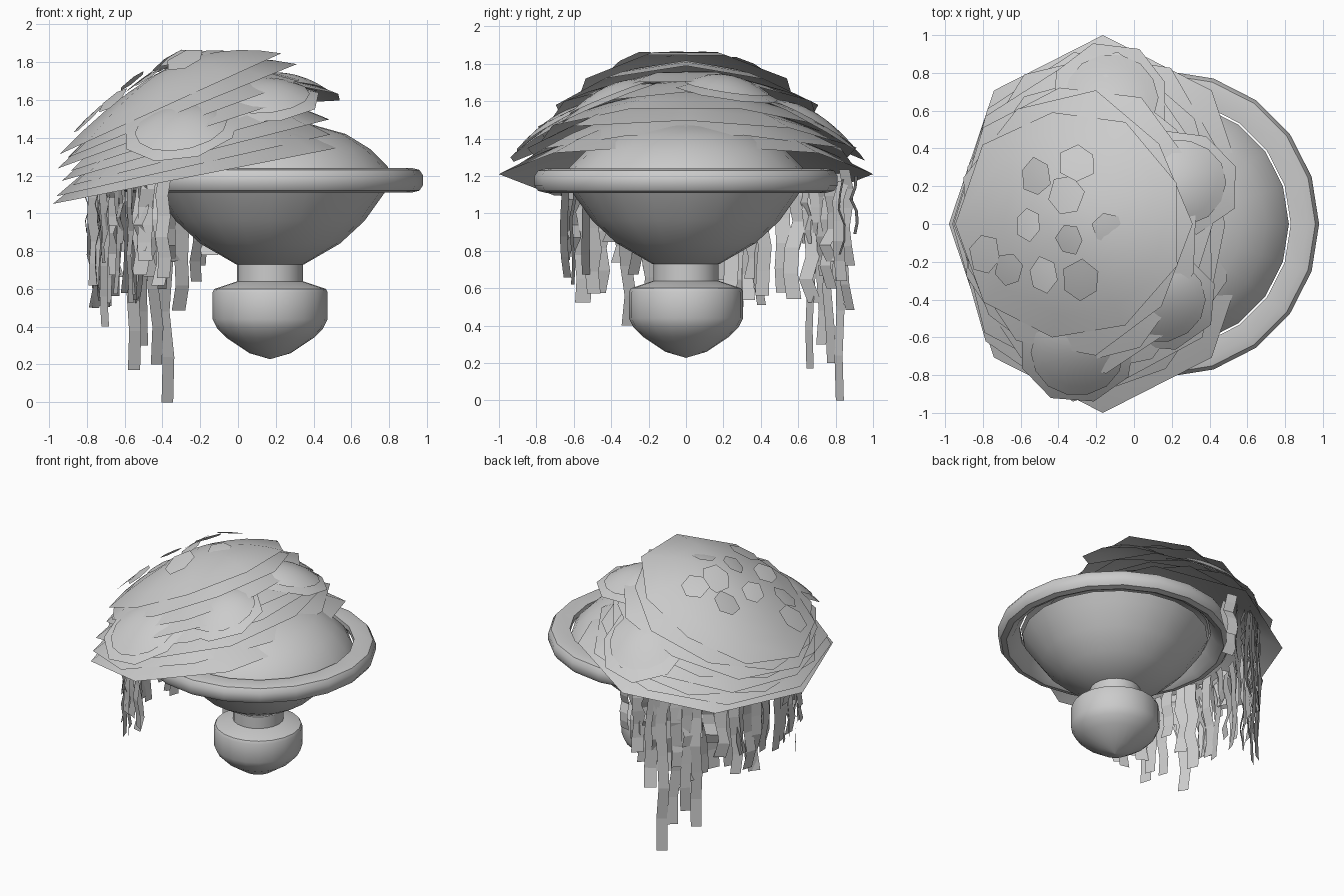
import bpy, math, random
from math import sin, cos, pi, radians

if "Cube" in bpy.data.objects:
    bpy.data.objects.remove(bpy.data.objects["Cube"])
random.seed(4)

grey = bpy.data.materials.new("plain_grey")
grey.use_nodes = True
grey.diffuse_color = (0.6, 0.6, 0.6, 1)
grey.node_tree.nodes["Principled BSDF"].inputs["Base Color"].default_value = (0.6, 0.6, 0.6, 1)

CX = 0.17  # axis of the turned parts


def make(name, verts, faces, smooth=True):
    mesh = bpy.data.meshes.new(name)
    mesh.from_pydata(verts, [], faces)
    mesh.materials.append(grey)
    mesh.validate()
    ob = bpy.data.objects.new(name, mesh)
    bpy.context.collection.objects.link(ob)
    if smooth:
        bpy.ops.object.select_all(action='DESELECT')
        ob.select_set(True)
        bpy.context.view_layer.objects.active = ob
        bpy.ops.object.shade_smooth_by_angle(angle=radians(35))
    return ob


def lathe(name, profile, n=20, closed=False):
    """Turn a (radius, z) profile around the stem axis."""
    verts = [(CX + r * cos(2 * pi * i / n), r * sin(2 * pi * i / n), z)
             for r, z in profile for i in range(n)]
    rows = len(profile)
    faces = []
    for k in range(rows if closed else rows - 1):
        a, b = k * n, (k + 1) % rows * n
        for i in range(n):
            j = (i + 1) % n
            faces.append((a + i, a + j, b + j, b + i))
    return make(name, verts, faces)


def plate(name, cx, cy, rx, ry, zc, gx, gy, bulge, n=10, jitter=0.1, turn=0.0, power=2):
    """Domed, tilted plate with an irregular polygon outline."""
    verts = [(cx, cy, zc + bulge)]
    edge = [1 - random.uniform(0, jitter) for _ in range(n)]
    steps = (0.2, 0.4, 0.6, 0.8, 1.0)
    for s in steps:
        for i in range(n):
            a = turn + 2 * pi * i / n
            r = s * edge[i]
            dx, dy = rx * r * cos(a), ry * r * sin(a)
            verts.append((cx + dx, cy + dy, zc + gx * dx + gy * dy + bulge * (1 - s ** power)))
    faces = [(0, 1 + i, 1 + (i + 1) % n) for i in range(n)]
    for k in range(len(steps) - 1):
        a, b = 1 + k * n, 1 + (k + 1) * n
        for i in range(n):
            j = (i + 1) % n
            faces.append((a + i, b + i, b + j, a + j))
    return make(name, verts, faces)


# Turned base: rim, bowl, neck, bulb and inner dome
lathe("rim", [(0.66, 1.2), (0.71, 1.13), (0.75, 1.11), (0.79, 1.12), (0.81, 1.15), (0.81, 1.2),
              (0.79, 1.23), (0.75, 1.24), (0.66, 1.235)], closed=True)
lathe("bowl", [(0.64, 1.16), (0.6, 1.1), (0.5, 0.96), (0.37, 0.84), (0.18, 0.73), (0, 0.73)])
lathe("neck", [(0.175, 0.74), (0.175, 0.63)])
lathe("bulb", [(0, 0.645), (0.175, 0.64), (0.295, 0.6), (0.305, 0.58), (0.305, 0.44),
               (0.28, 0.39), (0.23, 0.34), (0.11, 0.26), (0, 0.228)])
lathe("inner_dome", [(0.65, 1.2), (0.62, 1.25), (0.53, 1.34), (0.4, 1.42), (0.22, 1.47), (0, 1.49)])

# Fan of big overlapping plates, spreading upwards towards the model's left
LAYERS = 8


def layer(t):
    left, right = -0.98 + 0.03 * t, 0.65 - 0.37 * t
    rise = 0.16 + 0.12 * t
    rx = (right - left) / 2
    return dict(cx=(left + right) / 2, cy=0, rx=rx, ry=1 - 0.14 * t - 0.2 * t * t,
                zc=1.21 + 0.38 * t, gx=rise / rx, gy=0, bulge=0.31 - 0.11 * t)


for k in range(LAYERS):
    t = k / (LAYERS - 1)
    n = 9 if k else 8
    plate("big_plate_%d" % k, n=n, jitter=0.1 if k else 0, turn=(k % 2) * pi / n,
          power=1.8, **layer(t))

# Smaller domed plates around the sides, in stacked pairs
sides = [("front", -0.3, -0.68, 1.43, 0.15, 0.55), ("back", -0.12, 0.67, 1.45, 0.1, -0.55),
         ("left", 0.24, 0.22, 1.64, -0.1, -0.15), ("corner", 0.13, -0.4, 1.59, 0.05, 0.4)]
for label, x, y, z, gx, gy in sides:
    plate(label + "_plate", x, y, 0.33, 0.3, z, gx, gy, 0.06, n=8, turn=0.3)
    plate(label + "_cap", x, y, 0.25, 0.23, z + 0.03, gx, gy, 0.07, n=14, jitter=0.02)

# Small six-sided flakes resting loosely on the top plate
top = layer(1)
for k, (x, y) in enumerate([(-0.34, -0.08), (-0.56, 0), (-0.14, -0.02), (-0.28, -0.3), (-0.48, -0.27),
                            (-0.66, -0.24), (-0.79, -0.16), (-0.36, 0.15), (-0.3, 0.32), (-0.52, 0.25)]):
    u, v = (x - top["cx"]) / top["rx"], y / top["ry"]
    z = top["zc"] + top["gx"] * (x - top["cx"]) + top["bulge"] * (1 - u * u - v * v) + 0.04
    gx = top["gx"] - 2 * top["bulge"] * u / top["rx"] + random.uniform(-0.2, 0.2)
    gy = -2 * top["bulge"] * v / top["ry"] + random.uniform(-0.2, 0.2)
    r = random.uniform(0.09, 0.125)
    plate("flake_%d" % k, x, y, r / math.hypot(1, gx), r, min(z, 1.85), gx, gy, 0.005,
          n=6, jitter=0.15, turn=random.random())


# Hanging strips along the rear edge
def strip(name, angle, radius, top_z, low_z, width):
    x, y = radius * cos(angle), 1.1 * radius * sin(angle) + 0.05
    yaw = angle + pi / 2 + random.uniform(-0.5, 0.5)
    verts, rows = [], 6
    for k in range(rows):
        f = k / (rows - 1)
        z = top_z + (low_z - top_z) * f
        out = random.uniform(-0.02, 0.02)
        slide = random.uniform(-0.018, 0.018)
        mx, my = x + out * cos(angle) + slide * cos(yaw), y + out * sin(angle) + slide * sin(yaw)
        for s in (-0.5, 0.5):
            verts.append((mx + s * width * cos(yaw), my + s * width * sin(yaw), z))
    make(name, verts, [(2 * k, 2 * k + 1, 2 * k + 3, 2 * k + 2) for k in range(rows - 1)], False)


COUNT = 50
for k in range(COUNT):
    deg = 99 + 139 * k / (COUNT - 1)
    low = random.uniform(0.5, 0.95)
    if 112 < deg < 135:
        low -= 0.15
    strip("strip_%d" % k, radians(deg), random.uniform(0.72, 0.8), random.uniform(1.14, 1.24),
          low, random.uniform(0.07, 0.09))
for k, (deg, low) in enumerate([(118, 0.0), (124, 0.2), (135, 0.17), (130, 0.3), (205, 0.4), (165, 0.5)]):
    strip("long_strip_%d" % k, radians(deg), 0.79, 1.2, low, 0.075)
